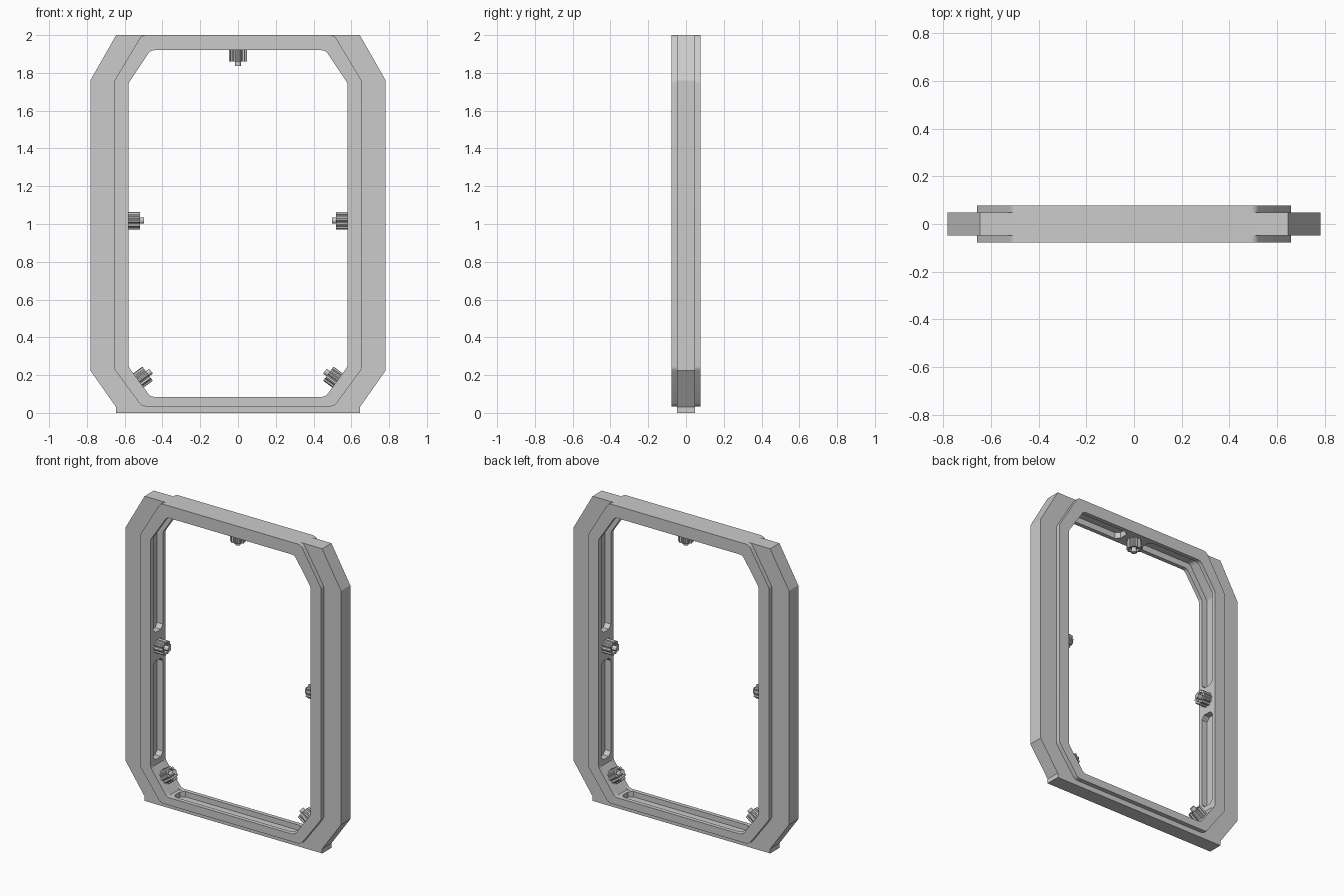
import bpy, bmesh
from math import sin, cos, pi, tan
from mathutils import Vector, Matrix

if "Cube" in bpy.data.objects:
    bpy.data.objects.remove(bpy.data.objects["Cube"])


def loft(name, loops, cyclic=False, matrix=None):
    """Skin equal-length loops; either close the section or cap both ends."""
    bm = bmesh.new()
    rows = [[bm.verts.new(p) for p in lp] for lp in loops]
    n = len(rows[0])
    pairs = list(zip(rows, rows[1:]))
    if cyclic:
        pairs.append((rows[-1], rows[0]))
    else:
        bm.faces.new(rows[0])
        bm.faces.new(rows[-1])
    for a, b in pairs:
        for i in range(n):
            j = (i + 1) % n
            bm.faces.new((a[i], a[j], b[j], b[i]))
    bmesh.ops.recalc_face_normals(bm, faces=bm.faces)
    me = bpy.data.meshes.new(name)
    bm.to_mesh(me)
    bm.free()
    ob = bpy.data.objects.new(name, me)
    bpy.context.collection.objects.link(ob)
    if matrix:
        ob.matrix_world = matrix
    bpy.context.view_layer.objects.active = ob
    ob.select_set(True)
    bpy.ops.object.shade_smooth_by_angle(angle=0.4)
    ob.select_set(False)
    return ob


def mirrored(half):
    return half + [(-x, z) for x, z in reversed(half)]


def octagon(w, tx, z0, za, zb, z1):
    return mirrored([(tx, z0), (w, za), (w, zb), (tx, z1)])


def fillet(pts, r, seg=4):
    out = []
    for i, p in enumerate(pts):
        p = Vector(p)
        a = (Vector(pts[i - 1]) - p).normalized()
        b = (Vector(pts[(i + 1) % len(pts)]) - p).normalized()
        d = r * tan((pi - a.angle(b)) / 2)
        s, e = p + a * d, p + b * d
        for k in range(seg + 1):
            t = k / seg
            out.append(tuple(s * (1 - t) ** 2 + p * 2 * t * (1 - t) + e * t * t))
    return out


def at_y(pts, y):
    return [(x, y, z) for x, z in pts]


# inner frame: U-shaped section with a channel round the opening
outer = fillet(octagon(0.657, 0.51, 0.035, 0.235, 1.755, 2.0), 0.04)
inner = fillet(octagon(0.58, 0.463, 0.085, 0.245, 1.745, 1.92), 0.04)
floor = fillet(octagon(0.622, 0.485, 0.05, 0.24, 1.75, 1.96), 0.04)
D, C = 0.077, 0.05
loft("inner_frame", [at_y(outer, -D), at_y(outer, D), at_y(inner, D), at_y(inner, C),
                     at_y(floor, C), at_y(floor, -C), at_y(inner, -C), at_y(inner, -D)], True)

# outer plate with bottom sill
rim = mirrored([(0.645, 0), (0.645, 0.03), (0.782, 0.225), (0.782, 1.76), (0.645, 2.0)])
hole = mirrored([(0.48, 0.042), (0.5, 0.042), (0.645, 0.237), (0.645, 1.752), (0.5, 1.985)])
P = 0.048
loft("outer_plate", [at_y(rim, -P), at_y(rim, P), at_y(hole, P), at_y(hole, -P)], True)


# solid pads that interrupt the channel, flared where they meet its lips
def pad(name, shape, flip=1):
    rows = []
    for y, e in ((-C, 0.025), (-0.028, 0), (0.028, 0), (C, 0.025)):
        rows.append([(x * flip, y, z) for x, z in shape(e)])
    loft(name, rows)


def side_pad(e):
    h = 0.095 + e
    return [(0.58, 1.02 - h), (0.58, 1.02 + h), (0.635, 1.02 + h), (0.635, 1.02 - h)]


def top_pad(e):
    h = 0.085 + e
    return [(-h, 1.92), (h, 1.92), (h, 1.97), (-h, 1.97)]


def corner_pad(e):
    return [(0.44 - e, 0.085), (0.463, 0.085), (0.58, 0.245), (0.58, 0.28 + e),
            (0.635, 0.28 + e), (0.635, 0.24), (0.495, 0.045), (0.44 - e, 0.045)]


# fluted knobs: ribbed barrel, recessed end and centre pin
TEETH = 10


def circle(r, h):
    n = TEETH * 4
    return [(r * cos(2 * pi * i / n), r * sin(2 * pi * i / n), h) for i in range(n)]


def gear(h):
    n = TEETH * 4
    return [((0.047 if i % 4 < 2 else 0.040) * cos(2 * pi * i / n),
             (0.047 if i % 4 < 2 else 0.040) * sin(2 * pi * i / n), h) for i in range(n)]


def knob(name, x, z, dx, dz):
    q = Vector((dx, 0, dz)).to_track_quat('Z', 'Y')
    m = Matrix.Translation((x, 0, z)) @ q.to_matrix().to_4x4()
    loft(name, [gear(-0.01), gear(0.06), circle(0.03, 0.06), circle(0.03, 0.045),
                circle(0.016, 0.045), circle(0.016, 0.083)], matrix=m)


pad("top_pad", top_pad)
knob("top_knob", 0, 1.92, 0, -1)
for s, side in ((-1, "left"), (1, "right")):
    pad(side + "_side_pad", side_pad, s)
    pad(side + "_corner_pad", corner_pad, s)
    knob(side + "_side_knob", 0.58 * s, 1.018, -s, 0)
    knob(side + "_corner_knob", 0.527 * s, 0.172, -0.81 * s, 0.59)
